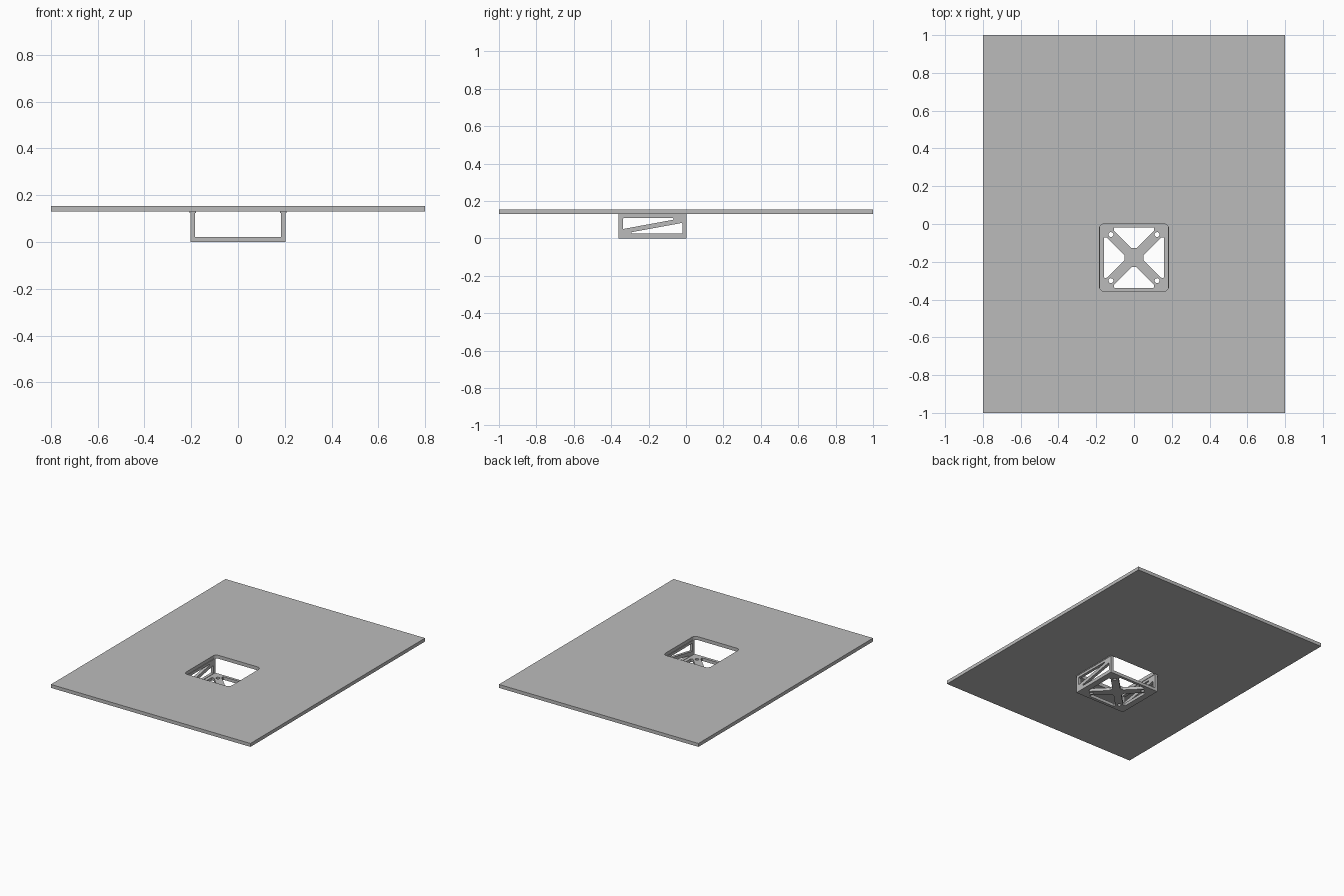
import bpy
import math
from mathutils import Matrix, Vector

cube = bpy.data.objects.get("Cube")
if cube:
    bpy.data.objects.remove(cube, do_unlink=True)

grey = bpy.data.materials.new("plain grey")
grey.use_nodes = True
grey.diffuse_color = (0.5, 0.5, 0.5, 1)
grey.node_tree.nodes["Principled BSDF"].inputs["Base Color"].default_value = (0.5, 0.5, 0.5, 1)


def rounded(points, radius, steps=5):
    """Round every corner of a convex outline with a true arc."""
    pts = [Vector(p) for p in points]
    out = []
    for i, p in enumerate(pts):
        a = (pts[i - 1] - p).normalized()
        b = (pts[(i + 1) % len(pts)] - p).normalized()
        half = a.angle(b) / 2
        centre = p + (a + b).normalized() * (radius / math.sin(half))
        start = p + a * (radius / math.tan(half)) - centre
        end = p + b * (radius / math.tan(half)) - centre
        turn = math.atan2(start.x * end.y - start.y * end.x, start.dot(end))
        for k in range(steps + 1):
            out.append(centre + Matrix.Rotation(turn * k / steps, 2) @ start)
    return out


def rect(x0, x1, y0, y1):
    return [(x0, y0), (x1, y0), (x1, y1), (x0, y1)]


def circle(cx, cy, r, n=20):
    return [(cx + r * math.cos(math.tau * k / n), cy + r * math.sin(math.tau * k / n)) for k in range(n)]


def sheet(name, loops, low, high, frame=Matrix.Identity(4)):
    """Extrude an outline with holes between two levels of its own z axis."""
    curve = bpy.data.curves.new(name, "CURVE")
    curve.dimensions = "2D"
    curve.fill_mode = "BOTH"
    curve.extrude = (high - low) / 2
    for loop in loops:
        spline = curve.splines.new("POLY")
        spline.points.add(len(loop) - 1)
        for point, co in zip(spline.points, loop):
            point.co = (co[0], co[1], 0, 1)
        spline.use_cyclic_u = True
    temp = bpy.data.objects.new(name + " outline", curve)
    bpy.context.collection.objects.link(temp)
    bpy.context.view_layer.update()
    graph = bpy.context.evaluated_depsgraph_get()
    mesh = bpy.data.meshes.new_from_object(temp.evaluated_get(graph))
    bpy.data.objects.remove(temp, do_unlink=True)
    mesh.transform(frame @ Matrix.Translation((0, 0, (low + high) / 2)))
    mesh.materials.clear()
    mesh.materials.append(grey)
    mesh.shade_flat()
    obj = bpy.data.objects.new(name, mesh)
    bpy.context.collection.objects.link(obj)
    return obj


PLATE_Z, TOP_Z, BASE_Z = 0.13, 0.155, 0.022
BACK, FRONT = 0.002, -0.36
MID = -0.178
IN, OUT = 0.183, 0.204

# Large flat plate with a rounded square opening
sheet("top_plate", [rect(-0.8, 0.8, -1, 1),
                    rounded(rect(-IN, IN, MID - 0.18, MID + 0.18), 0.028)], PLATE_Z, TOP_Z)

# Cross-braced tray floor: four windows and four screw holes
window = rounded([(-0.013, 0.05), (0.013, 0.05), (0.107, 0.144), (0.107, 0.16),
                  (-0.107, 0.16), (-0.107, 0.144)], 0.006)
floor = [rect(-OUT, OUT, FRONT, BACK)]
for k in range(4):
    turn = Matrix.Rotation(k * math.pi / 2, 2)
    floor.append([turn @ p + Vector((0, MID)) for p in window])
    hole = turn @ Vector((0.122, 0.122))
    floor.append(circle(hole.x, hole.y + MID, 0.013))
sheet("tray_floor", floor, 0, BASE_Z)

# Side walls with a slanted brace between two wedge windows
upright = Matrix(((0, 0, 1, 0), (1, 0, 0, 0), (0, 1, 0, 0), (0, 0, 0, 1)))
wall = [rect(FRONT, BACK, BASE_Z, PLATE_Z),
        rounded([(-0.338, 0.05), (-0.066, 0.1), (-0.066, 0.108), (-0.338, 0.108)], 0.004),
        rounded([(-0.292, 0.025), (-0.02, 0.025), (-0.02, 0.083), (-0.292, 0.033)], 0.004)]
for name, side in (("left", 1), ("right", -1)):
    low, high = sorted((side * IN, side * OUT))
    sheet(name + "_wall", wall, low, high, upright)
    # Thin lip where the wall meets the plate
    low, high = sorted((side * (IN - 0.004), side * (OUT + 0.003)))
    sheet(name + "_lip", [rect(low, high, FRONT, BACK)], PLATE_Z - 0.005, PLATE_Z)
